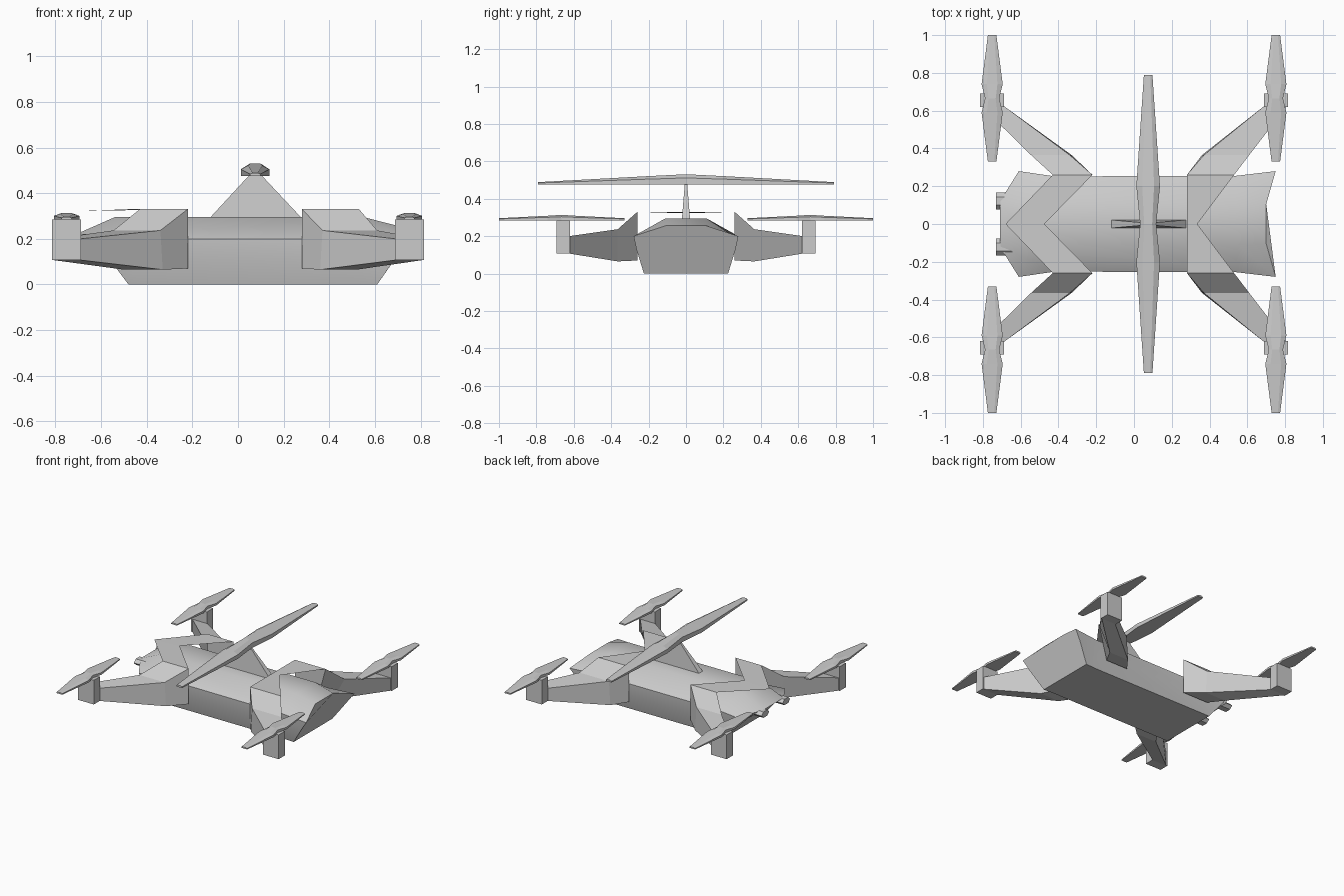
import bpy, bmesh, math

if "Cube" in bpy.data.objects:
    bpy.data.objects.remove(bpy.data.objects["Cube"])


def mesh_object(name, verts, faces, smooth=None):
    me = bpy.data.meshes.new(name)
    me.from_pydata(verts, [], faces)
    bm = bmesh.new()
    bm.from_mesh(me)
    bmesh.ops.recalc_face_normals(bm, faces=bm.faces)
    bm.to_mesh(me)
    bm.free()
    ob = bpy.data.objects.new(name, me)
    bpy.context.collection.objects.link(ob)
    if smooth:
        bpy.ops.object.select_all(action='DESELECT')
        ob.select_set(True)
        bpy.context.view_layer.objects.active = ob
        bpy.ops.object.shade_smooth_by_angle(angle=math.radians(smooth))
    return ob


def loft(name, rings, smooth=None):
    # skin closed rings of equal length and cap both ends
    n = len(rings[0])
    verts = [p for r in rings for p in r]
    faces = [(i * n + j, i * n + (j + 1) % n, (i + 1) * n + (j + 1) % n, (i + 1) * n + j)
             for i in range(len(rings) - 1) for j in range(n)]
    faces += [tuple(range(n)), tuple(range(len(verts) - n, len(verts)))]
    return mesh_object(name, verts, faces, smooth)


def box(name, x0, x1, y0, y1, z0, z1):
    return loft(name, [[(x0, y0, z), (x1, y0, z), (x1, y1, z), (x0, y1, z)] for z in (z0, z1)])


def rotor(name, cx, cy, z, stations):
    # stations: (offset along y, width, thickness), mirrored about the hub
    full = [(-d, w, t) for d, w, t in reversed(stations) if d > 0] + stations
    rings = []
    for d, w, t in full:
        h = w / 2
        rings.append([(cx + x, cy + d, z + k * t) for x, k in
                      ((-h, 0), (h, 0), (h, .65), (h * .5, 1), (-h * .5, 1), (-h, .65))])
    return loft(name, rings)


# body: half sections along x, from the flat belly up to the roof edge
half_sections = [
    [(-.48, .22, 0), (-.57, .26, .12), (-.61, .28, .20), (-.71, .12, .22)],
    [(-.40, .22, 0), (-.42, .25, .11), (-.42, .252, .20), (-.54, .11, .295)],
    [(.52, .22, 0), (.53, .25, .11), (.54, .255, .20), (.55, .11, .295)],
    [(.61, .225, 0), (.70, .265, .13), (.75, .28, .20), (.70, .105, .257)],
]
loft("body", [s + [(x, -y, z) for x, y, z in reversed(s)] for s in half_sections], 40)

# thin V-shaped roof plates joining each pair of arms
mesh_object("rear_roof_plate",
            [(-.68, 0, .322), (-.43, .26, .33), (-.22, .26, .33),
             (-.475, 0, .33), (-.22, -.26, .33), (-.43, -.26, .33)],
            [(0, 1, 2, 3), (0, 3, 4, 5)])
mesh_object("nose_roof_plate",
            [(.28, 0, .33), (.28, .26, .33), (.53, .26, .33),
             (.335, 0, .33), (.53, -.26, .33), (.28, -.26, .33)],
            [(0, 1, 2, 3), (0, 3, 4, 5)])

# arm sections: y, top x inner/outer, bottom x inner/outer, bottom z, top z
arms = {
    "rear": [(.26, .22, .43, .22, .43, .07, .33),
             (.365, .34, .545, .33, .50, .065, .237),
             (.625, .69, .81, .69, .81, .107, .20)],
    "nose": [(.26, .28, .53, .28, .46, .07, .33),
             (.365, .37, .61, .36, .52, .065, .237),
             (.625, .69, .81, .69, .81, .107, .20)],
}
for end, sx in (("rear", -1), ("nose", 1)):
    for side, sy in (("front", -1), ("back", 1)):
        rings = [[(sx * a, sy * y, zt), (sx * b, sy * y, zt),
                  (sx * d, sy * y, zb), (sx * c, sy * y, zb)]
                 for y, a, b, c, d, zb, zt in arms[end]]
        loft(f"{end}_{side}_arm", rings)
        # motor block and its two-bladed rotor
        cx = sx * .751
        box(f"{end}_{side}_motor", cx - .064, cx + .064, sy * .62, sy * .692, .107, .285)
        rotor(f"{end}_{side}_rotor", cx, sy * .665, .285,
              [(0, .075, .029), (.075, .112, .024), (.335, .045, .011)])

# mast: tapering fin carrying the large rotor
loft("mast", [[(x0, -h, z), (x1, -h, z), (x1, h, z), (x0, h, z)]
              for x0, x1, h, z in ((-.125, .28, .022, .29), (.055, .097, .006, .485))])
rotor("main_rotor", .075, 0, .475,
      [(0, .085, .056), (.2, .125, .046), (.79, .045, .014)])

# exhaust pipes at the -x end
for side, sy in (("front", -1), ("back", 1)):
    rings = [[(x, sy * .122 + .044 * math.cos(k * math.pi / 3),
               .20 + .025 * math.sin(k * math.pi / 3)) for k in range(6)] for x in (-.60, -.73)]
    loft(f"{side}_exhaust", rings)
